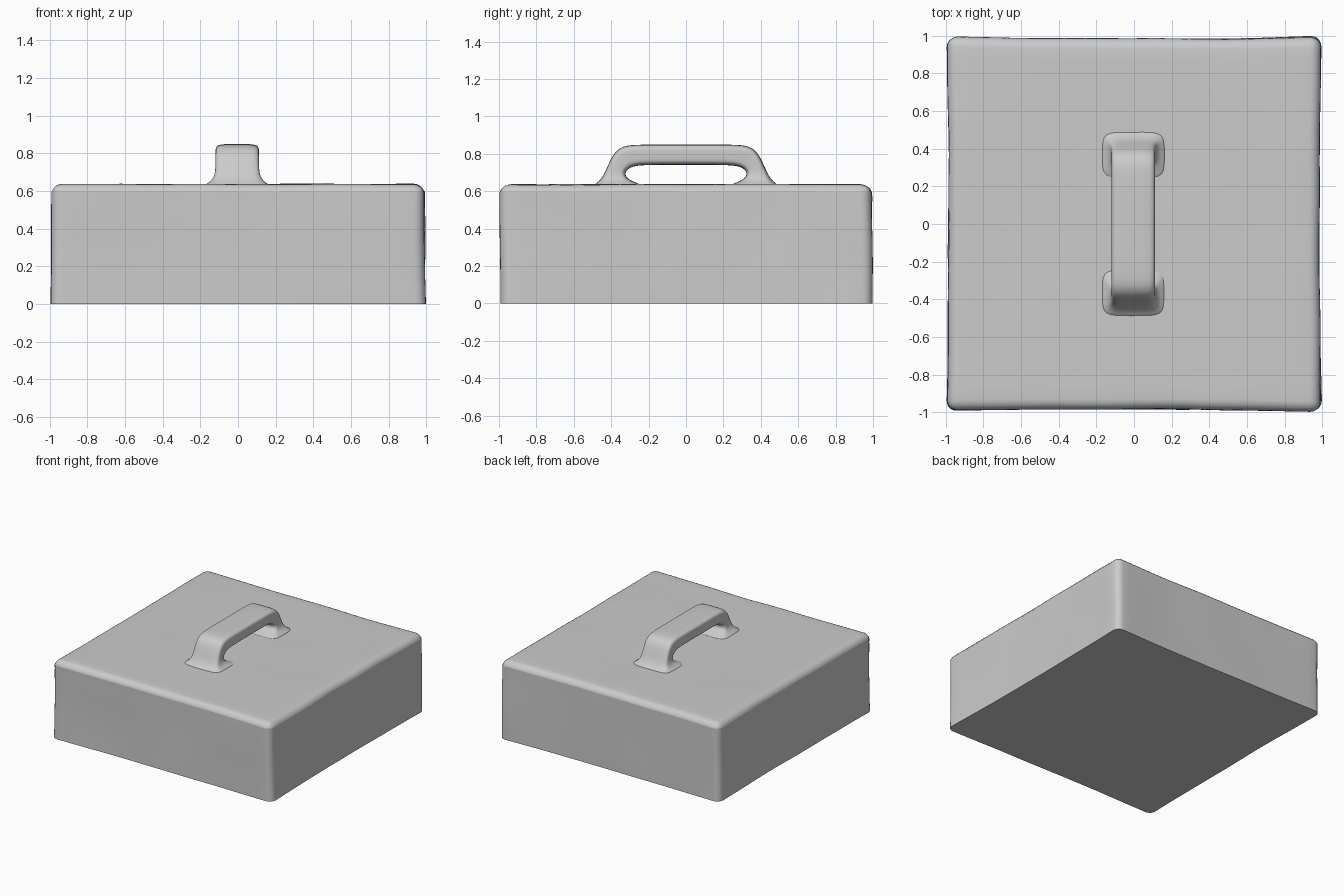
import bpy, bmesh, math
from mathutils import Vector, noise

if "Cube" in bpy.data.objects:
    bpy.data.objects.remove(bpy.data.objects["Cube"])

HALF, HEIGHT, ROUND = 0.985, 0.637, 0.055


def make_object(name, bm):
    bmesh.ops.recalc_face_normals(bm, faces=bm.faces)
    mesh = bpy.data.meshes.new(name)
    bm.to_mesh(mesh)
    bm.free()
    obj = bpy.data.objects.new(name, mesh)
    bpy.context.collection.objects.link(obj)
    return obj


def smooth(obj, angle):
    bpy.ops.object.select_all(action='DESELECT')
    obj.select_set(True)
    bpy.context.view_layer.objects.active = obj
    bpy.ops.object.shade_smooth_by_angle(angle=math.radians(angle))


# Block body: rounded top and vertical edges, sharp closed bottom
bm = bmesh.new()
bmesh.ops.create_cube(bm, size=1)
for v in bm.verts:
    v.co = Vector((v.co.x * 2 * HALF, v.co.y * 2 * HALF, (v.co.z + 0.5) * HEIGHT))
bmesh.ops.subdivide_edges(bm, edges=bm.edges[:], cuts=15, use_grid_fill=True)
rim = [e for e in bm.edges
       if e.calc_face_angle(0) > 1 and max(v.co.z for v in e.verts) > 0.001]
bmesh.ops.bevel(bm, geom=rim, offset=ROUND, segments=5, profile=0.5, affect='EDGES')

# Hand-shaped unevenness: corners flare slightly and the surfaces ripple
for v in bm.verts:
    p = v.co.copy()
    ripple = noise.noise_vector(p * 2.5) * 0.007
    flare = 0.010 * (abs(p.x * p.y) / HALF ** 2) ** 3
    v.co.x += ripple.x + math.copysign(flare, p.x)
    v.co.y += ripple.y + math.copysign(flare, p.y)
    v.co.z += ripple.z * 0.7 * max(0, p.z / HEIGHT)
body = make_object("block_body", bm)
smooth(body, 50)

# Handle: rounded rectangular section swept over an arch with flared feet
# (outer y, outer z, inner y, inner z, half width), foot to middle
half_arch = [
    (0.520, 0.620, 0.200, 0.620, 0.200),
    (0.475, 0.642, 0.265, 0.645, 0.150),
    (0.442, 0.680, 0.318, 0.668, 0.121),
    (0.415, 0.745, 0.328, 0.700, 0.116),
    (0.385, 0.806, 0.305, 0.724, 0.116),
    (0.345, 0.838, 0.270, 0.736, 0.116),
    (0.290, 0.850, 0.220, 0.740, 0.116),
    (0.120, 0.850, 0.100, 0.741, 0.116),
]
stations = half_arch + [(-a, b, -c, d, w) for a, b, c, d, w in reversed(half_arch)]
SIDES = 24


def soft(t):
    return math.copysign(abs(t) ** 0.4, t)


bm = bmesh.new()
rings = []
for oy, oz, iy, iz, width in stations:
    outer, inner = Vector((0, oy, oz)), Vector((0, iy, iz))
    mid, reach = (outer + inner) / 2, (outer - inner) / 2
    ring = []
    for k in range(SIDES):
        a = 2 * math.pi * (k + 0.5) / SIDES
        co = mid + reach * soft(math.sin(a))
        co.x = -0.004 + width * soft(math.cos(a))
        ring.append(bm.verts.new(co))
    rings.append(ring)
for r0, r1 in zip(rings, rings[1:]):
    for k in range(SIDES):
        n = (k + 1) % SIDES
        bm.faces.new((r0[k], r0[n], r1[n], r1[k]))
bm.faces.new(rings[0])
bm.faces.new(rings[-1])
handle = make_object("handle", bm)
handle.modifiers.new("soften", 'SUBSURF').levels = 2
handle.modifiers["soften"].render_levels = 2
smooth(handle, 60)
